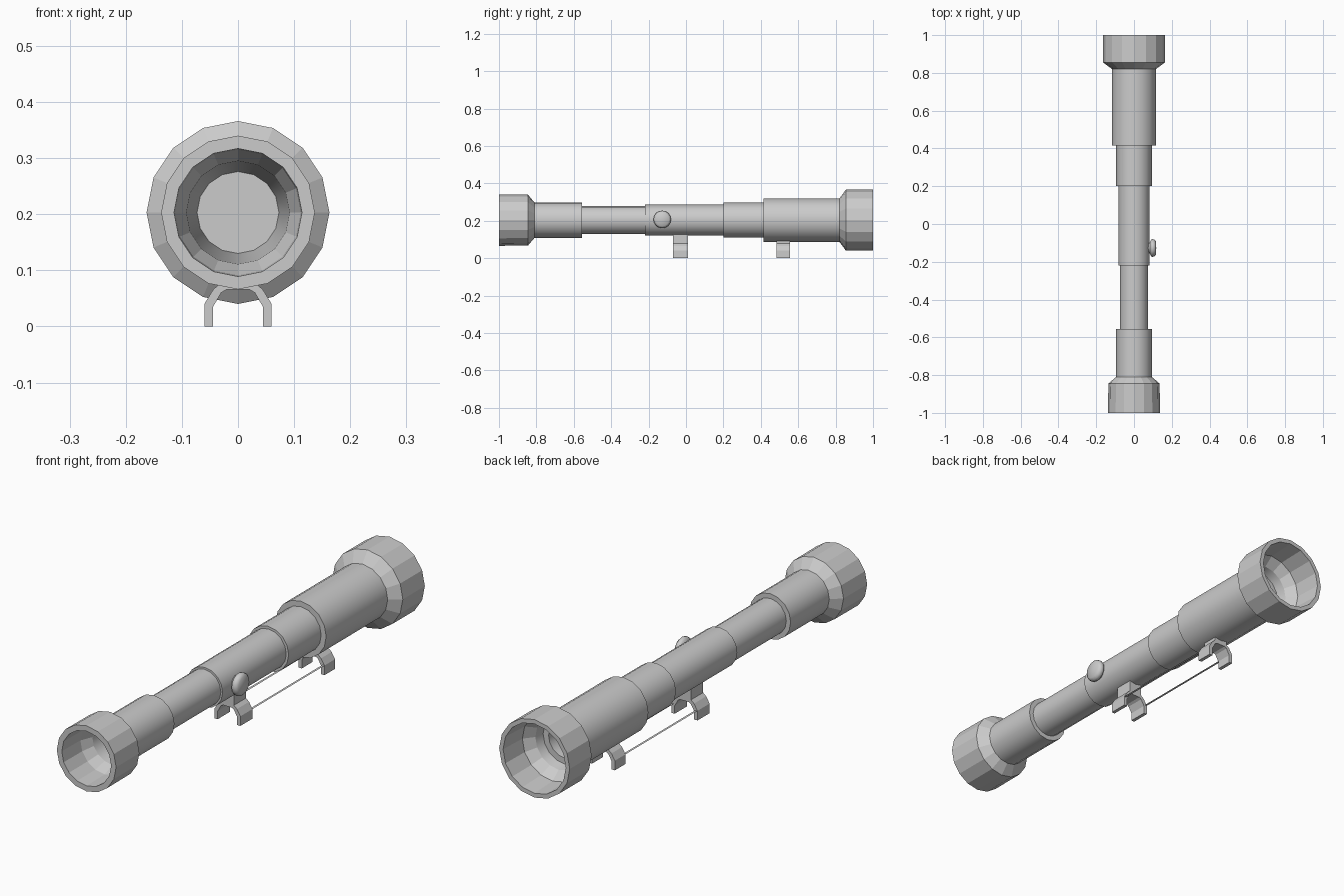
import bpy, bmesh, math

if "Cube" in bpy.data.objects:
    bpy.data.objects.remove(bpy.data.objects["Cube"])

AXIS_Z = 0.203


def finish(name, bm, smooth=None):
    bmesh.ops.remove_doubles(bm, verts=bm.verts, dist=1e-5)
    bmesh.ops.recalc_face_normals(bm, faces=bm.faces)
    me = bpy.data.meshes.new(name)
    bm.to_mesh(me)
    bm.free()
    ob = bpy.data.objects.new(name, me)
    bpy.context.collection.objects.link(ob)
    if smooth:
        bpy.context.view_layer.objects.active = ob
        ob.select_set(True)
        bpy.ops.object.shade_smooth_by_angle(angle=math.radians(smooth))
        ob.select_set(False)
    return ob


def lathe(name, profile, sides=16, smooth=None):
    """Spin (radius, y) points around the y axis; radius 0 closes the end."""
    bm = bmesh.new()
    rings = []
    for r, y in profile:
        rings.append([bm.verts.new((r * math.sin(2 * math.pi * i / sides), y,
                                    r * math.cos(2 * math.pi * i / sides)))
                      for i in range(sides)] if r else [bm.verts.new((0, y, 0))])
    for a, b in zip(rings, rings[1:]):
        for i in range(sides):
            j = (i + 1) % sides
            if len(a) == 1:
                bm.faces.new((a[0], b[i], b[j]))
            elif len(b) == 1:
                bm.faces.new((a[i], a[j], b[0]))
            else:
                bm.faces.new((a[i], a[j], b[j], b[i]))
    ob = finish(name, bm, smooth)
    ob.location.z = AXIS_Z
    return ob


# Stepped main tube, with recessed lenses closing both ends
lathe("main_tube", [
    (0, -0.6), (0.073, -0.6), (0.092, -0.83), (0.095, -0.83), (0.095, -0.555),
    (0.075, -0.555), (0.075, -0.22), (0.083, -0.22), (0.083, 0.2),
    (0.094, 0.2), (0.094, 0.415), (0.117, 0.415), (0.117, 0.84),
    (0.108, 0.84), (0.1, 0.8), (0.075, 0.8), (0.073, 0.62), (0, 0.62)], smooth=35)

# Hollow eyepiece cup at the front
lathe("eyepiece", [
    (0.095, -0.81), (0.136, -0.845), (0.137, -1), (0.114, -1),
    (0.112, -0.88), (0.092, -0.83)])

# Hollow objective bell at the back
lathe("objective_bell", [
    (0.116, 0.82), (0.163, 0.855), (0.163, 1), (0.145, 1),
    (0.14, 0.88), (0.108, 0.84)])

# Rounded side knob
knob = lathe("side_knob", [
    (0.03, 0), (0.03, 0.012), (0.044, 0.018), (0.047, 0.026),
    (0.045, 0.036), (0.036, 0.044), (0, 0.046)], smooth=50)
knob.location = (0.072, -0.127, 0.207)
knob.rotation_euler.z = -math.pi / 2


# Forked mounting feet: half outline mirrored, then extruded along y
def foot(name, y0, y1, top):
    half = [(0.03, top), (0.03, 0.078), (0.044, 0.066), (0.06, 0.04), (0.06, 0),
            (0.045, 0), (0.045, 0.034), (0.03, 0.06), (0.02, 0.066)]
    outline = half + [(-x, z) for x, z in reversed(half)]
    bm = bmesh.new()
    face = bm.faces.new([bm.verts.new((x, y0, z)) for x, z in outline])
    ext = bmesh.ops.extrude_face_region(bm, geom=[face])
    bmesh.ops.translate(bm, vec=(0, y1 - y0, 0),
                        verts=[g for g in ext["geom"] if isinstance(g, bmesh.types.BMVert)])
    finish(name, bm)


foot("front_foot", -0.07, 0.01, 0.13)
foot("rear_foot", 0.485, 0.555, 0.093)

# Thin strips joining the feet
for side, s in (("left", -1), ("right", 1)):
    bm = bmesh.new()
    bm.faces.new([bm.verts.new((s * x, y, 0.04)) for x, y in
                  ((0.05, 0.01), (0.06, 0.01), (0.06, 0.485), (0.05, 0.485))])
    finish(side + "_foot_strip", bm)
